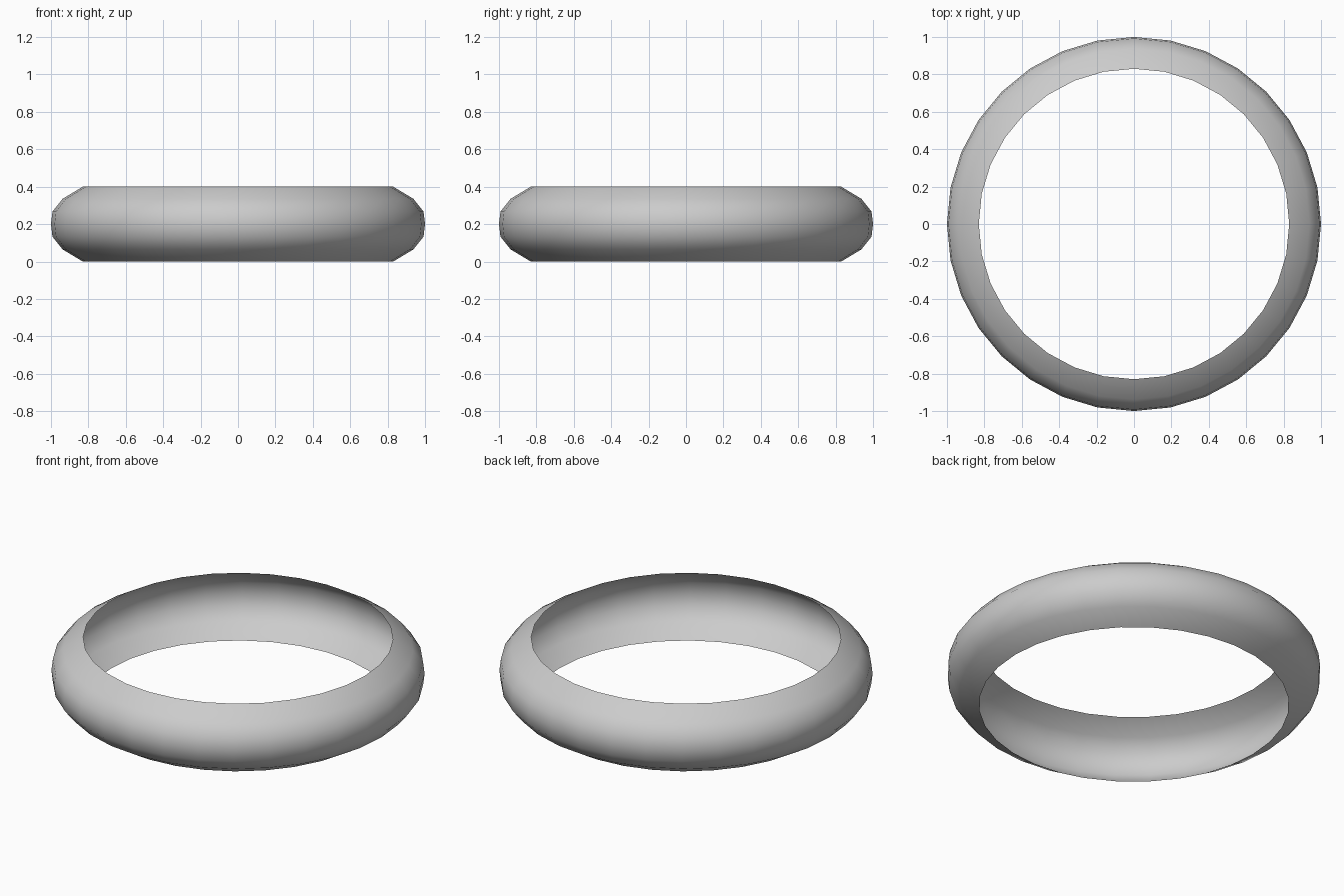
import bpy, bmesh, math

if "Cube" in bpy.data.objects:
    bpy.data.objects.remove(bpy.data.objects["Cube"])

SEGMENTS = 32
# Radius and height of the thin curved band, bottom to top
PROFILE = [(0.83, 0.0), (0.938, 0.065), (0.992, 0.133), (1.0, 0.20),
           (0.992, 0.267), (0.938, 0.335), (0.83, 0.40)]

# Open ring shell: the profile spun around z
bm = bmesh.new()
rings = []
for r, z in PROFILE:
    rings.append([bm.verts.new((r * math.cos(2 * math.pi * i / SEGMENTS),
                                r * math.sin(2 * math.pi * i / SEGMENTS), z))
                  for i in range(SEGMENTS)])
for low, high in zip(rings, rings[1:]):
    for i in range(SEGMENTS):
        j = (i + 1) % SEGMENTS
        face = bm.faces.new((low[i], low[j], high[j], high[i]))
        face.smooth = True

mesh = bpy.data.meshes.new("ring_band")
bm.to_mesh(mesh)
bm.free()
ring = bpy.data.objects.new("ring_band", mesh)
bpy.context.collection.objects.link(ring)
